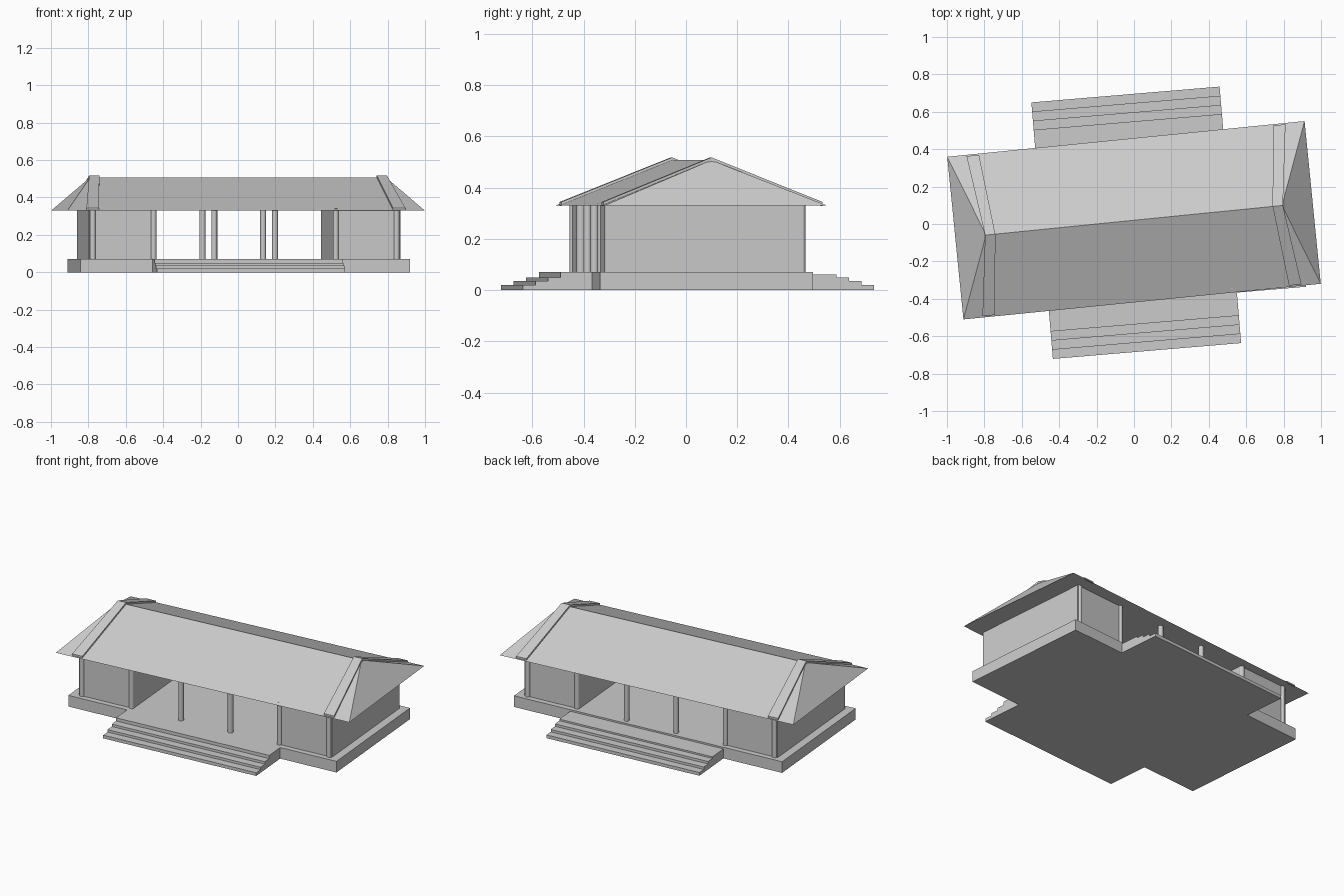
import bpy, bmesh
from math import radians
from mathutils import Matrix

if "Cube" in bpy.data.objects:
    bpy.data.objects.remove(bpy.data.objects["Cube"])

BODY = Matrix.Translation((0.004, 0.006, 0)) @ Matrix.Rotation(radians(4.8), 4, 'Z')
ROOF = Matrix.Translation((0, 0.02, 0)) @ Matrix.Rotation(radians(5.7), 4, 'Z')


def finish(name, bm, frame):
    bmesh.ops.recalc_face_normals(bm, faces=bm.faces)
    me = bpy.data.meshes.new(name)
    bm.to_mesh(me)
    bm.free()
    ob = bpy.data.objects.new(name, me)
    ob.matrix_world = frame
    bpy.context.collection.objects.link(ob)
    return ob


def box(name, x0, x1, y0, y1, z0, z1):
    bm = bmesh.new()
    m = Matrix.Translation(((x0 + x1) / 2, (y0 + y1) / 2, (z0 + z1) / 2))
    m = m @ Matrix.Diagonal((x1 - x0, y1 - y0, z1 - z0, 1))
    bmesh.ops.create_cube(bm, size=1, matrix=m)
    return finish(name, bm, BODY)


# Extrude a profile of (y, z) points along x
def prism(name, profile, x0, x1):
    bm = bmesh.new()
    face = bm.faces.new([bm.verts.new((x0, y, z)) for y, z in profile])
    new = bmesh.ops.extrude_face_region(bm, geom=[face])
    vs = [v for v in new["geom"] if isinstance(v, bmesh.types.BMVert)]
    bmesh.ops.translate(bm, verts=vs, vec=(x1 - x0, 0, 0))
    return finish(name, bm, BODY)


# Platform
box("platform", -0.885, 0.885, -0.417, 0.417, 0, 0.07)

# Stairs at front and back, four treads each
for s, label in ((-1, "front"), (1, "back")):
    top = 0.07 if s < 0 else 0.06
    profile = [(s * 0.41, 0), (s * 0.688, 0)]
    for i, z in enumerate((0.02, 0.035, 0.05, top)):
        profile += [(s * (0.688 - 0.049 * i), z), (s * (0.688 - 0.049 * (i + 1)), z)]
    profile[-1] = (s * 0.41, top)
    prism(label + "_stairs", profile, -0.497, 0.513)

# End rooms with the open hall between them
for s, label in ((-1, "left"), (1, "right")):
    x0, x1 = sorted((s * 0.475, s * 0.835))
    box(label + "_room", x0, x1, -0.383, 0.383, 0.07, 0.333)

# Columns along both long sides
for s, label in ((-1, "front"), (1, "back")):
    for i in range(6):
        bm = bmesh.new()
        m = Matrix.Translation((-0.815 + 0.326 * i, s * 0.378, 0.205))
        bmesh.ops.create_cone(bm, cap_ends=True, segments=12, radius1=0.016,
                              radius2=0.016, depth=0.27, matrix=m)
        col = finish(f"{label}_column_{i + 1}", bm, BODY)
        for p in col.data.polygons:
            p.use_smooth = len(p.vertices) == 4

# Hipped roof
EX, EY, RX, EZ, RZ = 0.96, 0.437, 0.795, 0.33, 0.507
bm = bmesh.new()
a, b, c, d = [bm.verts.new((x * EX, y * EY, EZ)) for x, y in ((-1, -1), (1, -1), (1, 1), (-1, 1))]
l, r = [bm.verts.new((x * RX, 0, RZ)) for x in (-1, 1)]
for f in ((a, b, r, l), (c, d, l, r), (b, c, r), (d, a, l), (d, c, b, a)):
    bm.faces.new(f)
finish("hipped_roof", bm, ROOF)

# Raised bands running from the ridge ends down to the eaves
for sx, side in ((-1, "left"), (1, "right")):
    for sy, label in ((-1, "front"), (1, "back")):
        bm = bmesh.new()
        rings = []
        for x0, x1, y, z in ((0.745, 0.8, 0, RZ), (0.79, 0.857, 0.43, EZ + 0.003)):
            rings.append([bm.verts.new((sx * x, sy * y, z + h))
                          for x, h in ((x0, -0.004), (x1, -0.004), (x1, 0.011), (x0, 0.011))])
        p, q = rings
        bm.faces.new(p)
        bm.faces.new(q)
        for i in range(4):
            j = (i + 1) % 4
            bm.faces.new((p[i], p[j], q[j], q[i]))
        finish(f"{label}_{side}_roof_band", bm, ROOF)
